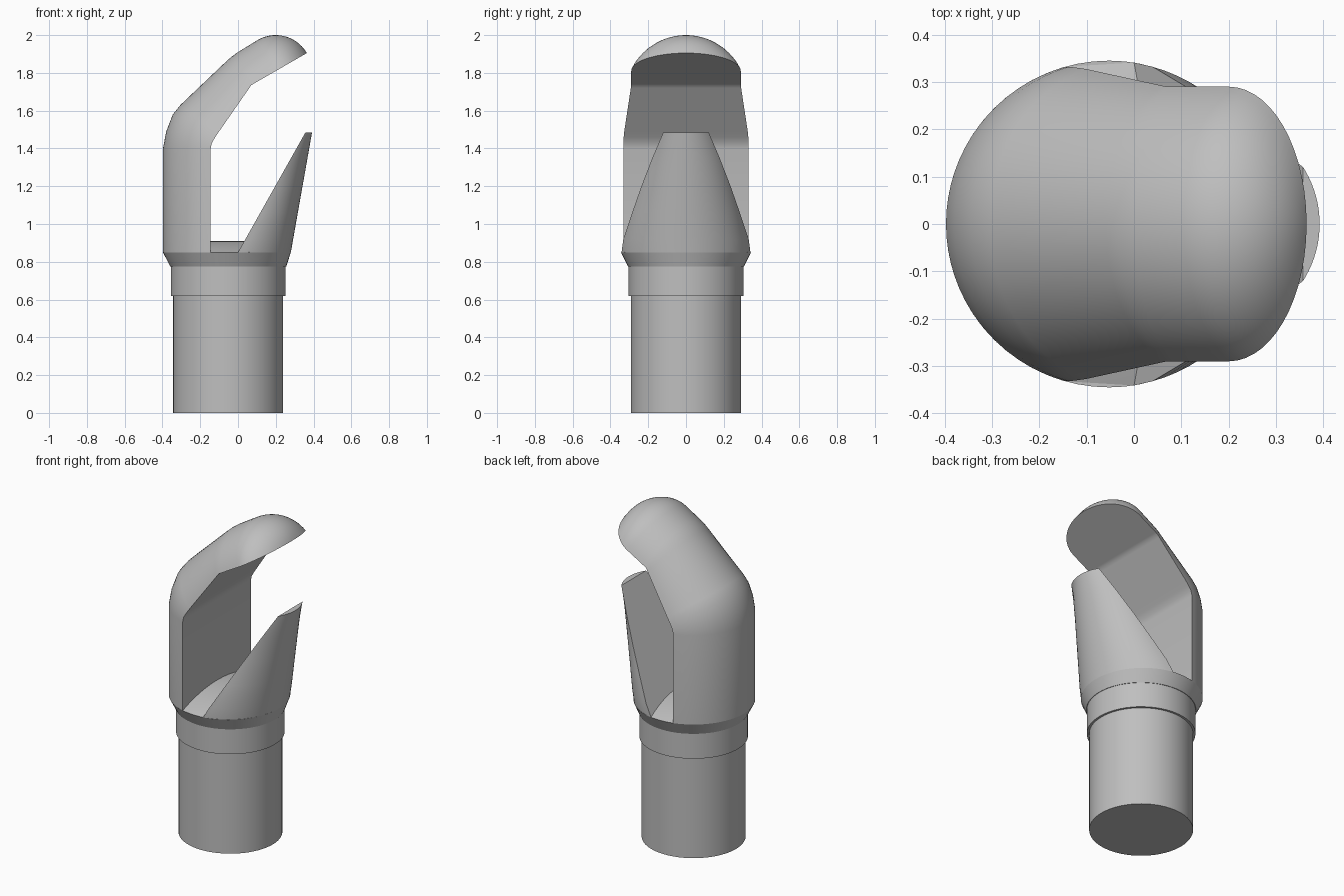
import bpy, bmesh, math
from mathutils import Vector

cube = bpy.data.objects.get("Cube")
if cube:
    bpy.data.objects.remove(cube)

grey = bpy.data.materials.new("plain grey")
grey.use_nodes = True
grey.diffuse_color = (0.52, 0.52, 0.52, 1)
grey.node_tree.nodes["Principled BSDF"].inputs["Base Color"].default_value = grey.diffuse_color

AXIS = -0.052  # x of the tube axis


def loft(name, rings, smooth=30):
    """Skin equal-length closed rings and cap both ends."""
    bm = bmesh.new()
    loops = [[bm.verts.new(p) for p in ring] for ring in rings]
    n = len(loops[0])
    for a, b in zip(loops, loops[1:]):
        for i in range(n):
            j = (i + 1) % n
            bm.faces.new((a[i], a[j], b[j], b[i]))
    bm.faces.new(loops[0])
    bm.faces.new(loops[-1])
    bmesh.ops.recalc_face_normals(bm, faces=bm.faces)
    mesh = bpy.data.meshes.new(name)
    bm.to_mesh(mesh)
    bm.free()
    mesh.materials.append(grey)
    ob = bpy.data.objects.new(name, mesh)
    bpy.context.collection.objects.link(ob)
    bpy.ops.object.select_all(action="DESELECT")
    ob.select_set(True)
    bpy.context.view_layer.objects.active = ob
    bpy.ops.object.shade_smooth_by_angle(angle=math.radians(smooth))
    return ob


def circle(z, r, front_r=None, n=64):
    ring = []
    for i in range(n):
        t = math.tau * i / n
        rx = front_r if front_r and math.cos(t) > 0 else r
        ring.append((AXIS + rx * math.cos(t), r * math.sin(t), z))
    return ring


def segment(inner, outer, width, n=32):
    """Circular segment: flat chord through inner, crown of the arc at outer."""
    base = Vector((inner[0], 0, inner[1]))
    rise = Vector((outer[0], 0, outer[1])) - base
    half = 2 * math.atan2(rise.length, width)
    ring = []
    for i in range(n + 1):
        t = half * (2 * i / n - 1)
        k = (math.cos(t) - math.cos(half)) / (1 - math.cos(half))
        ring.append(base + rise * k + Vector((0, width * math.sin(t) / math.sin(half), 0)))
    return ring


# Round tube, collar and flared base
loft("lower_tube", [circle(0, 0.291), circle(0.63, 0.291)])
loft("collar", [circle(0.62, 0.304), circle(0.775, 0.304)])
loft("flared_base", [circle(0.775, 0.307), circle(0.85, 0.345, 0.332)])

# Arched floor of the mouth
loft("mouth_floor", [segment((x, 0.85), (x, 0.91), w)
                     for x, w in ((-0.2, 0.31), (-0.145, 0.332), (0, 0.341), (0.06, 0.325))])

# Bent upper hook, ending in a rounded tip
hook = [segment(*s) for s in (
    ((-0.145, 0.85), (-0.397, 0.85), 0.332),
    ((-0.145, 1.40), (-0.397, 1.40), 0.332),
    ((-0.138, 1.43), (-0.38, 1.49), 0.332),
    ((-0.12, 1.46), (-0.345, 1.58), 0.33),
    ((-0.10, 1.49), (-0.305, 1.63), 0.327),
    ((0.06, 1.72), (-0.06, 1.863), 0.292),
    ((0.07, 1.735), (-0.035, 1.885), 0.29),
    ((0.085, 1.744), (0, 1.91), 0.29))]
centre = Vector((0.2, 1.81))
along = Vector((0.866, 0.5))
normal = Vector((-0.5, 0.866))
for i in range(15):
    a = math.radians(89) * i / 14
    p = centre + along * 0.19 * math.sin(a)
    hook.append(segment(p, p + normal * 0.19 * math.cos(a), 0.29 * math.cos(a)))
loft("upper_hook", hook)

# Slanted lower lip, tapering to a thin edge
lip = [segment((0, 0.85), (0.28, 0.85), 0.341)]
for z, w in ((0.92, 0.332), (1.06, 0.285), (1.2, 0.236), (1.35, 0.178), (1.485, 0.12)):
    lip.append(segment((0.5625 * (z - 0.85), z), (0.292 + 0.177 * (z - 0.92), z), w))
loft("lower_lip", lip, 20)
